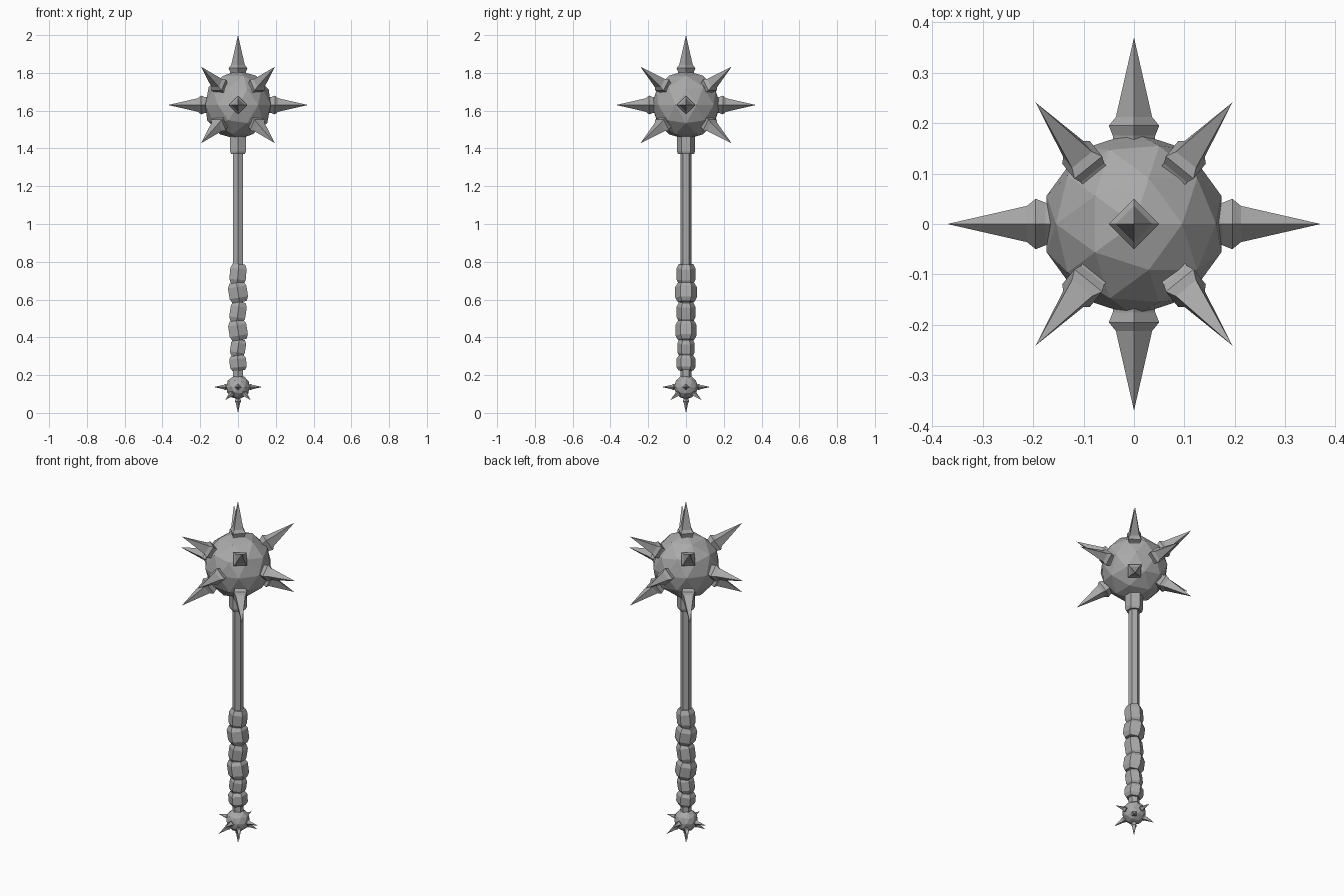
import bpy, bmesh, math
from mathutils import Vector, Matrix

if "Cube" in bpy.data.objects:
    bpy.data.objects.remove(bpy.data.objects["Cube"], do_unlink=True)

steel = bpy.data.materials.new("grey_steel")
steel.use_nodes = True
GREY = (0.4, 0.4, 0.4, 1)
steel.diffuse_color = GREY
steel.node_tree.nodes["Principled BSDF"].inputs["Base Color"].default_value = GREY


def finish(name, bm):
    bmesh.ops.recalc_face_normals(bm, faces=bm.faces)
    mesh = bpy.data.meshes.new(name)
    bm.to_mesh(mesh)
    bm.free()
    mesh.materials.append(steel)
    obj = bpy.data.objects.new(name, mesh)
    bpy.context.collection.objects.link(obj)
    return obj


def lathe(name, profile, sides, start=0.0, matrix=Matrix()):
    """Faceted solid from (radius, height) pairs; radius zero makes a point."""
    bm = bmesh.new()
    rings = []
    for r, h in profile:
        count = sides if r > 0 else 1
        rings.append([bm.verts.new(matrix @ Vector((
            r * math.cos(start + math.tau * i / sides),
            r * math.sin(start + math.tau * i / sides), h))) for i in range(count)])
    for a, b in zip(rings, rings[1:]):
        for i in range(sides):
            j = (i + 1) % sides
            if len(b) == 1:
                bm.faces.new((a[i], a[j], b[0]))
            else:
                bm.faces.new((a[i], a[j], b[j], b[i]))
    for ring in (rings[0], rings[-1]):
        if len(ring) > 1:
            bm.faces.new(ring)
    return finish(name, bm)


def ball(name, radius, z):
    bm = bmesh.new()
    bmesh.ops.create_icosphere(bm, subdivisions=2, radius=radius,
                               matrix=Matrix.Translation((0, 0, z)))
    return finish(name, bm)


def spike(name, direction, centre_z, scale, start):
    """Square spike with a flared foot, pointing away from a ball centre."""
    d = Vector(direction).normalized()
    side = Vector((0, 0, 1)).cross(d)
    side = side.normalized() if side.length > 0.01 else Vector((1, 0, 0))
    rot = Matrix((side, d.cross(side), d)).transposed().to_4x4()
    place = Matrix.Translation((0, 0, centre_z)) @ rot @ Matrix.Scale(scale, 4)
    lathe(name, [(0.042, 0.15), (0.042, 0.175), (0.05, 0.195), (0.036, 0.212), (0, 0.37)],
          4, start, place)


def spikes(prefix, centre_z, scale, pole, levels):
    for d in [(1, 0, 0), (-1, 0, 0), (0, 1, 0), (0, -1, 0), (0, 0, pole)]:
        spike(prefix + "_straight_spike", d, centre_z, scale, 0)
    for sx in (-1, 1):
        for sy in (-1, 1):
            for sz in levels:
                spike(prefix + "_corner_spike", (sx * 0.2, sy * 0.247, sz * 0.207),
                      centre_z, scale, math.pi / 4)


HEX = math.pi / 6   # hexagon corners face front and back

# Spiked head
ball("head_ball", 0.182, 1.63)
spikes("head", 1.63, 1.0, 1, (-1, 1))

# Shaft and collar
lathe("shaft", [(0.03, 0.15), (0.03, 1.45)], 6, HEX)
lathe("collar", [(0.042, 1.37), (0.048, 1.385), (0.048, 1.48)], 6, HEX)

# Grip wraps: hexagonal beads, tilted to alternate sides
for i, (z, half, r, tilt) in enumerate([
        (0.735, 0.053, 0.05, 5), (0.638, 0.052, 0.057, -9), (0.534, 0.054, 0.049, 9),
        (0.437, 0.052, 0.056, -9), (0.345, 0.045, 0.046, 9), (0.264, 0.04, 0.051, -6)]):
    place = Matrix.Translation((0, 0, z)) @ Matrix.Rotation(math.radians(tilt), 4, "Y")
    lathe("grip_wrap_%d" % (i + 1),
          [(r * 0.76, -half), (r, -half * 0.55), (r, half * 0.55), (r * 0.76, half)],
          6, HEX, place)

# Spiked pommel
ball("pommel_ball", 0.064, 0.137)
spikes("pommel", 0.137, 0.345, -1, (-1,))
bpy.data.objects["pommel_straight_spike.004"].data.transform(
    Matrix.Translation((0, 0, -0.0093)))
